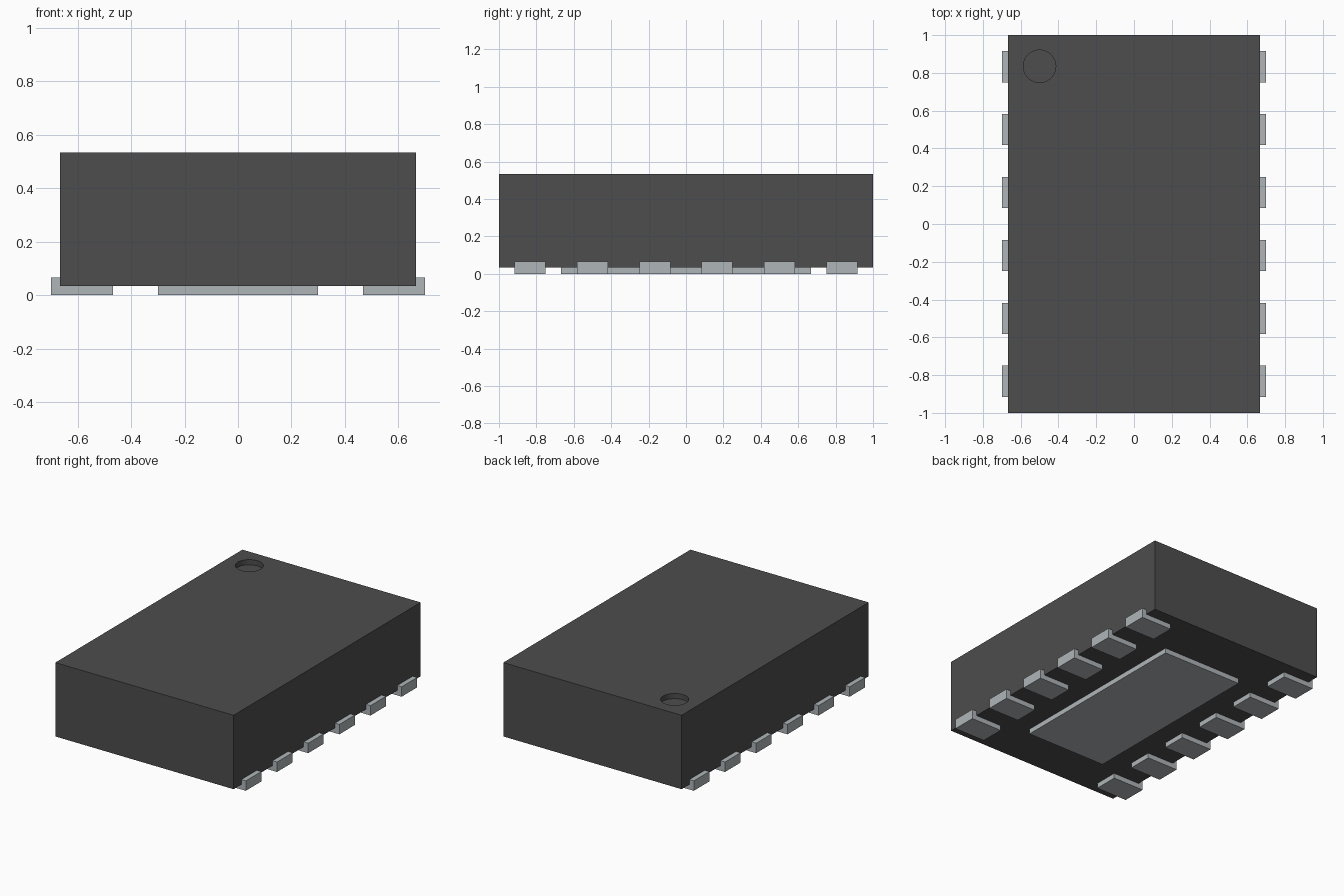
import bpy
import bmesh
import math

cube = bpy.data.objects.get("Cube")
if cube:
    bpy.data.objects.remove(cube, do_unlink=True)


def make_material(name, rgb, roughness, metallic=0.0):
    mat = bpy.data.materials.new(name)
    mat.use_nodes = True
    mat.diffuse_color = (*rgb, 1)
    bsdf = mat.node_tree.nodes["Principled BSDF"]
    bsdf.inputs["Base Color"].default_value = (*rgb, 1)
    bsdf.inputs["Roughness"].default_value = roughness
    bsdf.inputs["Metallic"].default_value = metallic
    return mat


BLACK = make_material("dark grey plastic", (0.075, 0.075, 0.075), 0.7)
METAL = make_material("tin grey metal", (0.43, 0.465, 0.485), 0.5)

BODY_X, BODY_Y = 0.667, 1.0
BASE_Z, TOP_Z = 0.034, 0.534


def finish(bm, name, mat):
    bmesh.ops.recalc_face_normals(bm, faces=bm.faces)
    mesh = bpy.data.meshes.new(name)
    bm.to_mesh(mesh)
    bm.free()
    mesh.materials.append(mat)
    obj = bpy.data.objects.new(name, mesh)
    bpy.context.collection.objects.link(obj)
    return obj


def prism(name, profile, y0, y1, mat):
    """Extrude an x-z profile along y."""
    bm = bmesh.new()
    face = bm.faces.new([bm.verts.new((x, y0, z)) for x, z in profile])
    ext = bmesh.ops.extrude_face_region(bm, geom=[face])
    moved = [v for v in ext["geom"] if isinstance(v, bmesh.types.BMVert)]
    bmesh.ops.translate(bm, verts=moved, vec=(0, y1 - y0, 0))
    return finish(bm, name, mat)


def rectangle(hx, z0, z1):
    return [(-hx, z0), (hx, z0), (hx, z1), (-hx, z1)]


# Moulded package body
body = prism("package_body", rectangle(BODY_X, BASE_Z, TOP_Z), -BODY_Y, BODY_Y, BLACK)

# Round corner marker, sunk into the top
DIMPLE_DEPTH = 0.035
bm = bmesh.new()
bmesh.ops.create_cone(bm, cap_ends=True, segments=48, radius1=0.086,
                      radius2=0.086, depth=2 * DIMPLE_DEPTH)
bmesh.ops.translate(bm, verts=bm.verts, vec=(-0.5, 0.835, TOP_Z))
cutter = finish(bm, "marker_cutter", BLACK)
cutter.hide_render = True

cut = body.modifiers.new("marker_dimple", 'BOOLEAN')
cut.operation = 'DIFFERENCE'
cut.solver = 'EXACT'
cut.object = cutter
bpy.ops.object.select_all(action='DESELECT')
bpy.context.view_layer.objects.active = body
body.select_set(True)
bpy.ops.object.modifier_apply(modifier=cut.name)
bpy.data.objects.remove(cutter, do_unlink=True)
bpy.ops.object.shade_smooth_by_angle(angle=math.radians(30))

# Central thermal pad under the body
prism("thermal_pad", rectangle(0.3, 0, BASE_Z), -0.667, 0.667, METAL)

# L-shaped leads: a foot under the body and a lip up its side
LEAD = [(0.467, 0), (0.7, 0), (0.7, 0.067), (BODY_X, 0.067),
        (BODY_X, BASE_Z), (0.467, BASE_Z)]
for side, sign in (("left", 1), ("right", -1)):
    for i in range(6):
        y = (i - 2.5) / 3
        prism(f"{side}_lead_{i + 1}", [(sign * x, z) for x, z in LEAD],
              y - 0.083, y + 0.083, METAL)
